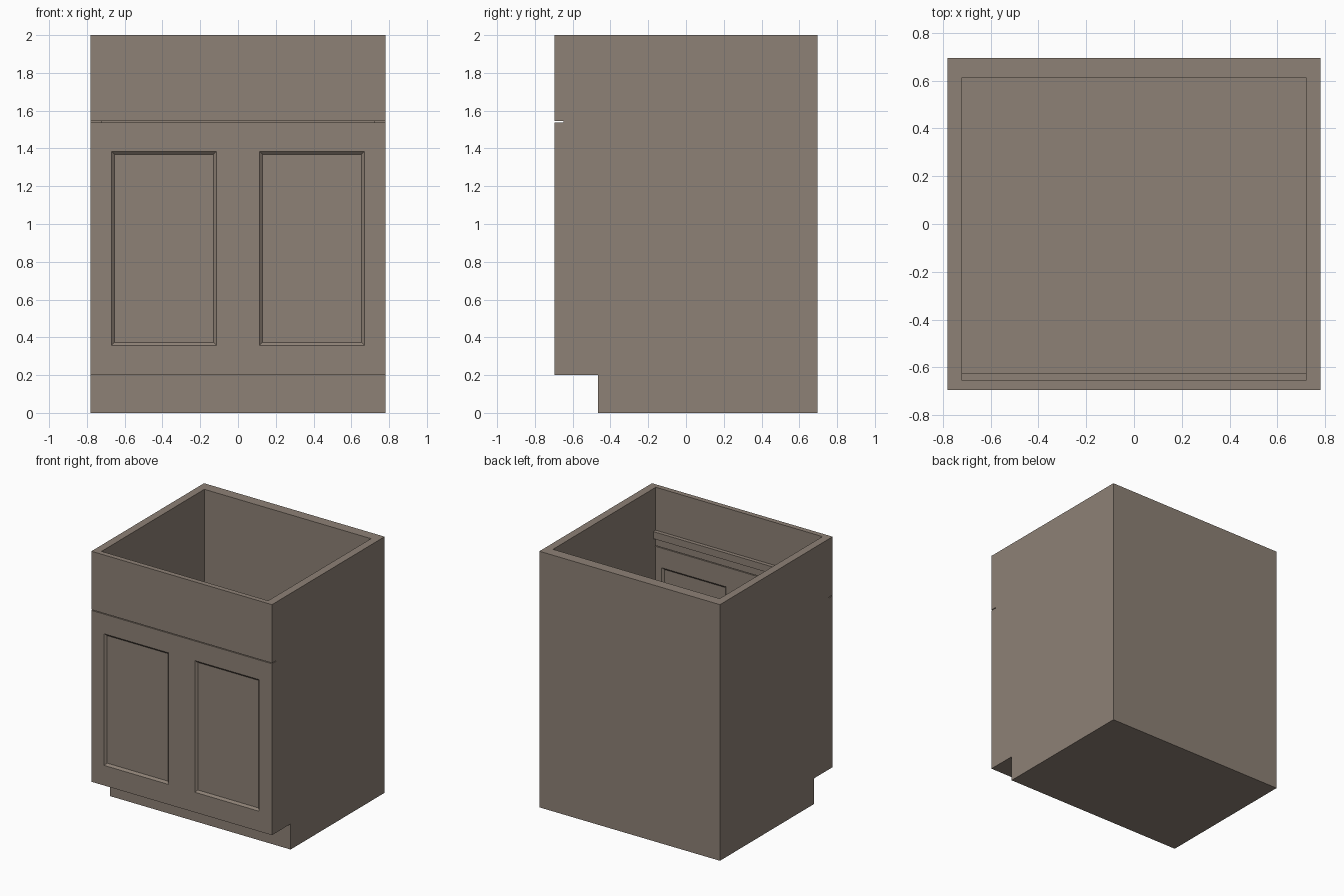
import bpy, bmesh

if "Cube" in bpy.data.objects:
    bpy.data.objects.remove(bpy.data.objects["Cube"])

W, D, H = 0.78, 0.695, 2.0          # half width, half depth, height
FRONT_IN = -0.655                   # inner face of the front wall

paint = bpy.data.materials.new("taupe_paint")
paint.diffuse_color = (0.27, 0.22, 0.18, 1)
paint.use_nodes = True
paint.node_tree.nodes["Principled BSDF"].inputs["Base Color"].default_value = paint.diffuse_color


def finish(name, bm):
    bmesh.ops.recalc_face_normals(bm, faces=bm.faces)
    mesh = bpy.data.meshes.new(name)
    bm.to_mesh(mesh)
    bm.free()
    ob = bpy.data.objects.new(name, mesh)
    bpy.context.collection.objects.link(ob)
    mesh.materials.append(paint)
    return ob


def loft(name, ring_a, ring_b):
    """Closed solid between two matching rings of points."""
    bm = bmesh.new()
    a = [bm.verts.new(p) for p in ring_a]
    b = [bm.verts.new(p) for p in ring_b]
    n = len(a)
    bm.faces.new(a)
    bm.faces.new(b[::-1])
    for i in range(n):
        bm.faces.new((a[i], b[i], b[(i + 1) % n], a[(i + 1) % n]))
    return finish(name, bm)


def rect(x0, x1, z0, z1, y):
    return [(x0, y, z0), (x1, y, z0), (x1, y, z1), (x0, y, z1)]


def box(name, x0, x1, y0, y1, z0, z1):
    return loft(name, rect(x0, x1, z0, z1, y0), rect(x0, x1, z0, z1, y1))


def cut(target, cutter):
    cutter.hide_render = True
    mod = target.modifiers.new("cut", 'BOOLEAN')
    mod.operation = 'DIFFERENCE'
    mod.solver = 'EXACT'
    mod.object = cutter
    bpy.context.view_layer.objects.active = target
    bpy.ops.object.modifier_apply(modifier=mod.name)
    bpy.data.objects.remove(cutter)


# cabinet body: side profile with toe kick, extruded across the width
profile = [(-0.465, 0), (D, 0), (D, H), (-D, H), (-D, 0.2), (-0.465, 0.2)]
body = loft("cabinet_body", [(-W, y, z) for y, z in profile],
            [(W, y, z) for y, z in profile])

# open-topped interior
cut(body, box("interior_cutter", -0.72, 0.72, FRONT_IN, 0.613, 0.26, 2.2))

# thin gap between the drawer front and the doors
cut(body, box("gap_cutter", -1, 1, -0.8, -0.648, 1.538, 1.544))

# sloped panel recesses on both faces of each door
depth, slope = 0.015, 0.016
for side in (-1, 1):
    x0, x1 = sorted((side * 0.113, side * 0.67))
    z0, z1 = 0.357, 1.385
    for face_y, inward in ((-D, 1), (FRONT_IN, -1)):
        # cutter overshoots the face at the same slope
        outer = rect(x0 - slope, x1 + slope, z0 - slope, z1 + slope,
                     face_y - inward * depth)
        inner = rect(x0 + slope, x1 - slope, z0 + slope, z1 - slope,
                     face_y + inward * depth)
        cut(body, loft("panel_cutter", outer, inner))

# rail across the inside of the front wall
box("inner_rail", -0.72, 0.72, FRONT_IN, -0.625, 1.61, 1.665)
